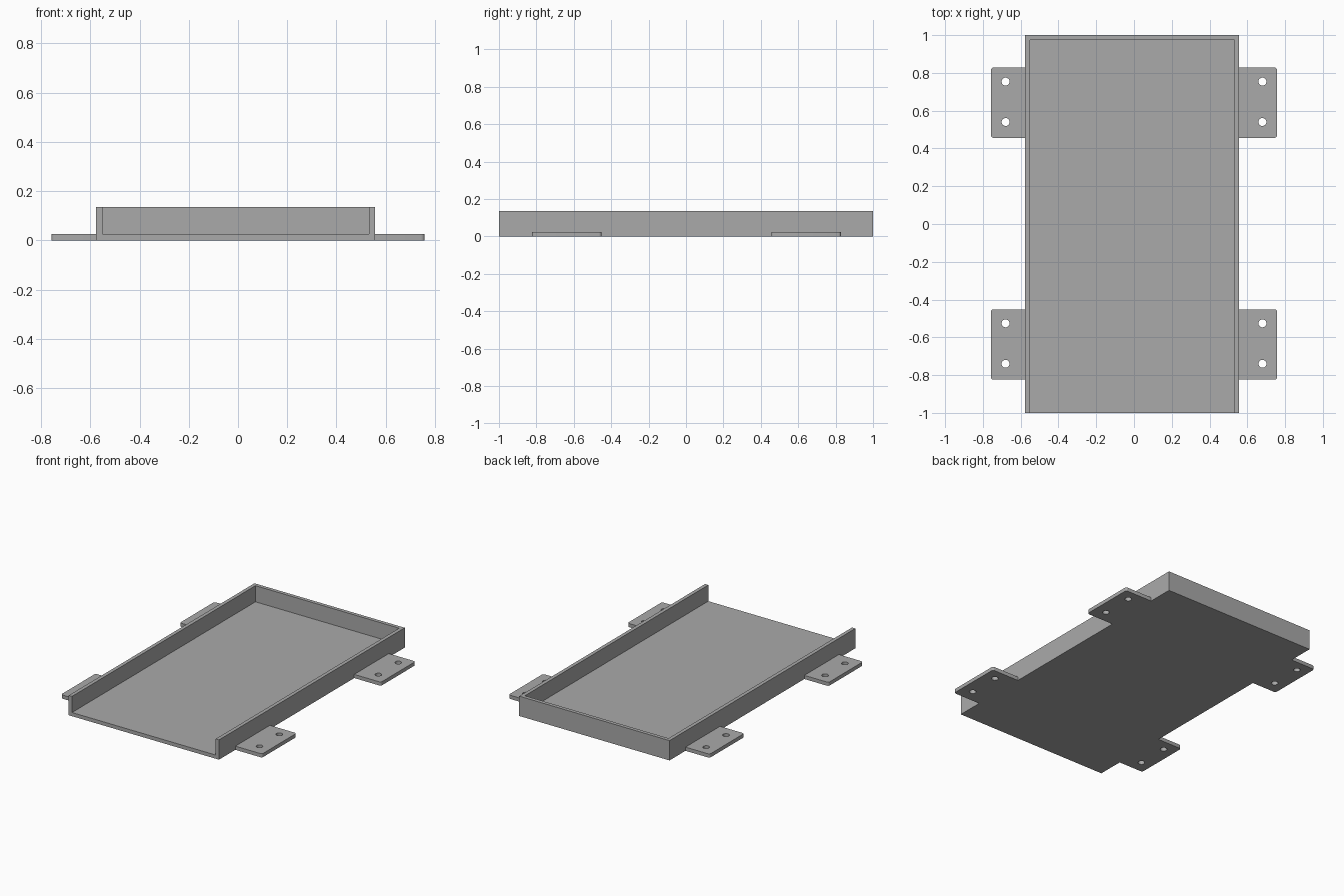
import bpy
import bmesh
from mathutils import Matrix, Vector

if "Cube" in bpy.data.objects:
    bpy.data.objects.remove(bpy.data.objects["Cube"], do_unlink=True)

GREY = (0.40, 0.40, 0.40, 1.0)
metal = bpy.data.materials.new("plain_grey")
metal.use_nodes = True
metal.diffuse_color = GREY
metal.node_tree.nodes["Principled BSDF"].inputs["Base Color"].default_value = GREY

SHEET = 0.025                      # wall, floor and tab thickness
HEIGHT = 0.135
LEFT, RIGHT = 0.557, -0.576        # outer side faces of the tray
TAB_END = 0.758
HOLE_X, HOLE_RADIUS = 0.68, 0.021


def to_object(name, bm):
    mesh = bpy.data.meshes.new(name)
    bm.to_mesh(mesh)
    bm.free()
    mesh.materials.append(metal)
    obj = bpy.data.objects.new(name, mesh)
    bpy.context.collection.objects.link(obj)
    return obj


def box(name, low, high, rounded_x=None):
    """Box between two corners; upright edges at rounded_x are rounded."""
    low, high = Vector(low), Vector(high)
    bm = bmesh.new()
    place = Matrix.Translation((low + high) / 2) @ Matrix.Diagonal((high - low).to_4d())
    bmesh.ops.create_cube(bm, size=1, matrix=place)
    if rounded_x is not None:
        edges = [e for e in bm.edges
                 if all(abs(v.co.x - rounded_x) < 1e-4 for v in e.verts)
                 and abs(e.verts[0].co.z - e.verts[1].co.z) > 1e-4]
        bmesh.ops.bevel(bm, geom=edges, offset=0.014, segments=4,
                        profile=0.5, affect="EDGES")
    return to_object(name, bm)


def cut(obj, cutter):
    """Subtract the cutter from the object, then drop the cutter."""
    mod = obj.modifiers.new("cut", "BOOLEAN")
    mod.operation = "DIFFERENCE"
    mod.solver = "EXACT"
    mod.object = cutter
    bpy.context.view_layer.objects.active = obj
    bpy.ops.object.modifier_apply(modifier=mod.name)
    bpy.data.objects.remove(cutter, do_unlink=True)


# Tray: open at the front and top
tray = box("tray", (RIGHT, -1, 0), (LEFT, 1, HEIGHT))
cut(tray, box("tray_hollow", (RIGHT + SHEET, -1.1, SHEET),
              (LEFT - SHEET, 1 - SHEET, HEIGHT + 0.1)))

# Mounting tabs: two drilled plates on each side
for side, sign, wall in (("left", 1, LEFT), ("right", -1, RIGHT)):
    for end, y in (("front", -0.638), ("back", 0.642)):
        tip = sign * TAB_END
        tab = box(f"{end}_{side}_mounting_tab",
                  (min(wall, tip), y - 0.186, 0),
                  (max(wall, tip), y + 0.186, SHEET), rounded_x=tip)
        for step in (-0.107, 0.107):
            bm = bmesh.new()
            bmesh.ops.create_cone(
                bm, cap_ends=True, segments=32, radius1=HOLE_RADIUS,
                radius2=HOLE_RADIUS, depth=0.2,
                matrix=Matrix.Translation((sign * HOLE_X, y + step + 0.005, 0)))
            cut(tab, to_object("hole_cutter", bm))
        # Smooth the hole walls and rounded corners, keep plate edges sharp
        bpy.ops.object.select_all(action="DESELECT")
        tab.select_set(True)
        bpy.context.view_layer.objects.active = tab
        bpy.ops.object.shade_smooth_by_angle()
